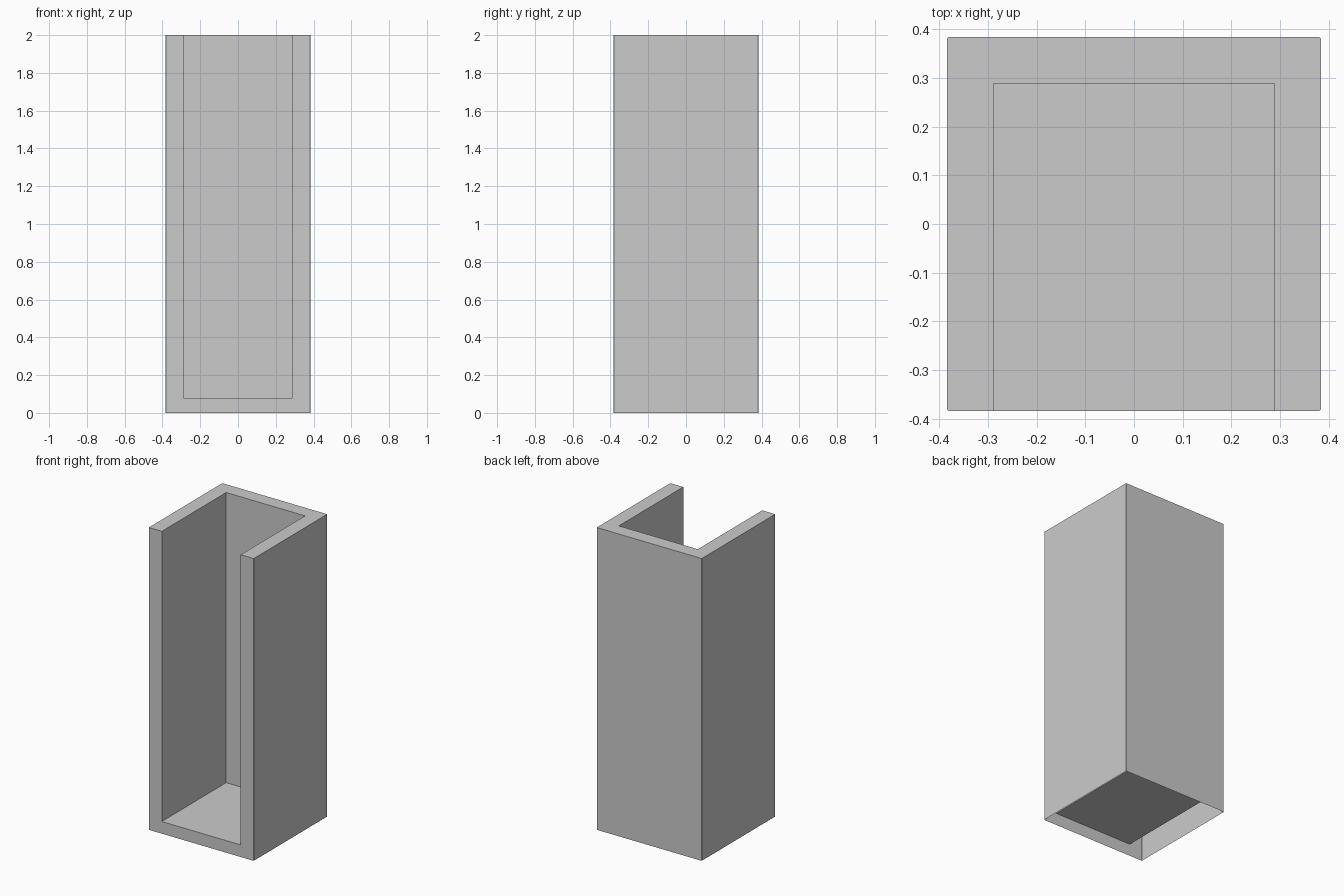
import bpy, bmesh

if "Cube" in bpy.data.objects:
    bpy.data.objects.remove(bpy.data.objects["Cube"])

OUT, INN = 0.384, 0.289      # half widths of the outside and of the cavity
HEIGHT, FLOOR = 2.0, 0.08
C = 0.003                    # tiny chamfer on the outer upright edges


def chamfer(sx, sy, flip):
    pts = [(sx * OUT, sy * (OUT - C)), (sx * (OUT - C), sy * OUT)]
    return pts[::-1] if flip else pts


# U-shaped plan, counter-clockwise: outer run first, then the cavity run
outer = (chamfer(1, -1, True) + chamfer(1, 1, False)
         + chamfer(-1, 1, True) + chamfer(-1, -1, False))
inner = [(-INN, -OUT), (-INN, INN), (INN, INN), (INN, -OUT)]
plan = outer + inner

bm = bmesh.new()
top = [bm.verts.new((x, y, HEIGHT)) for x, y in plan]
low = ([bm.verts.new((x, y, 0)) for x, y in outer]
       + [bm.verts.new((x, y, FLOOR)) for x, y in inner])

# walls and rim
n = len(plan)
for i in range(n):
    j = (i + 1) % n
    bm.faces.new((low[i], low[j], top[j], top[i]))
bm.faces.new(top)

# raised floor and the front lip below it; the underside stays open
a, b, c, d = low[len(outer):]
bm.faces.new((a, d, c, b))
bm.faces.new((low[len(outer) - 1], low[0], d, a))

mesh = bpy.data.meshes.new("open_front_column")
bm.to_mesh(mesh)
bm.free()
obj = bpy.data.objects.new("open_front_column", mesh)
bpy.context.collection.objects.link(obj)
